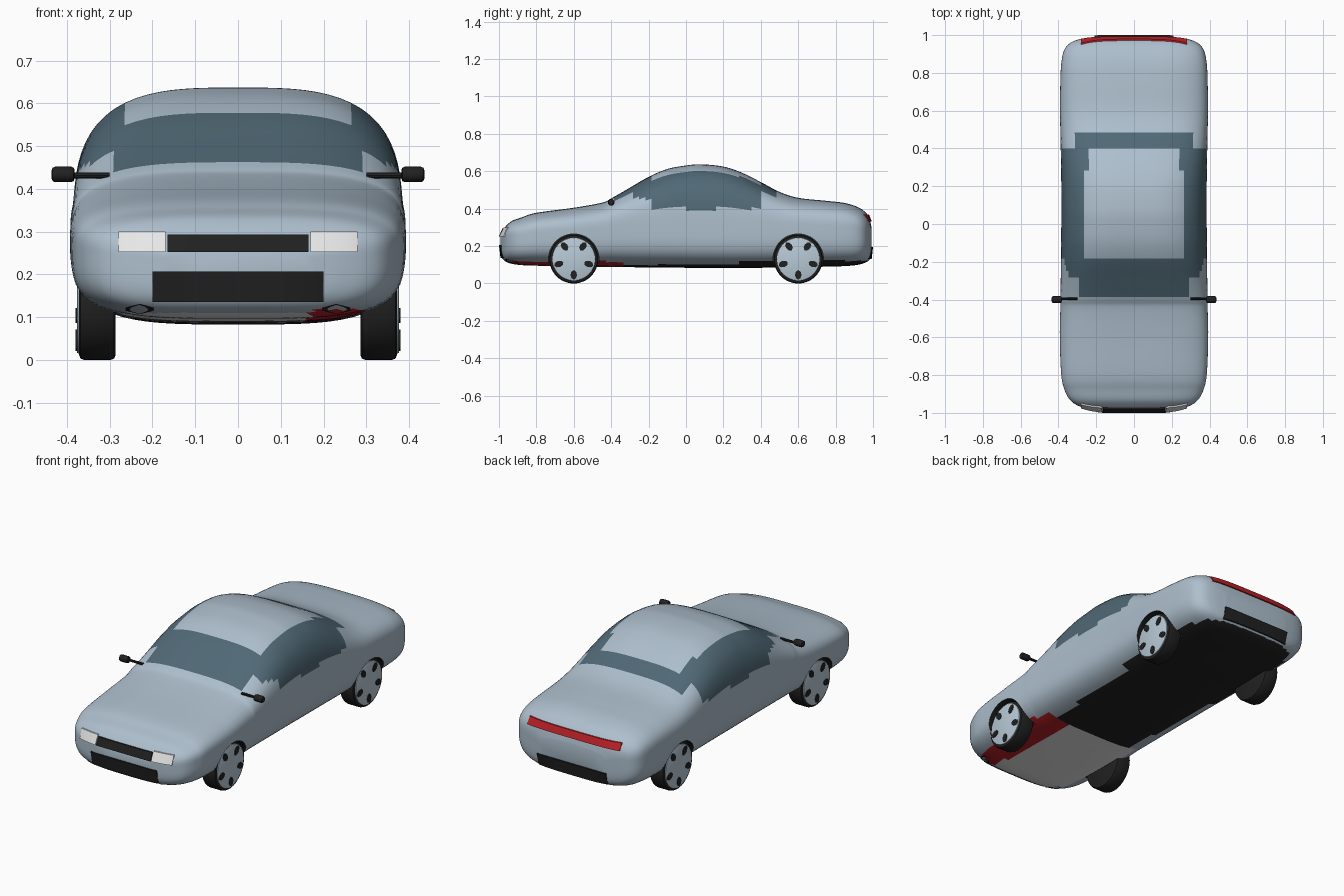
import bpy, bmesh, math
from mathutils import Vector, Matrix
from mathutils.bvhtree import BVHTree

if "Cube" in bpy.data.objects:
    bpy.data.objects.remove(bpy.data.objects["Cube"], do_unlink=True)


def material(name, rgb):
    m = bpy.data.materials.new(name)
    m.use_nodes = True
    color = (*rgb, 1)
    m.diffuse_color = color
    m.node_tree.nodes["Principled BSDF"].inputs["Base Color"].default_value = color
    return m


PAINT = material("silver_blue_paint", (0.42, 0.52, 0.61))
GLASS = material("tinted_glass", (0.08, 0.14, 0.18))
BLACK = material("black_trim", (0.015, 0.015, 0.015))
RED = material("red", (0.5, 0.015, 0.02))
WHITE = material("white", (0.8, 0.8, 0.8))
RIM = material("rim_silver", (0.48, 0.59, 0.68))
BODY_MATS = [PAINT, GLASS, BLACK, RED, WHITE]


def finish(bm, name, mats, angle=35):
    bmesh.ops.recalc_face_normals(bm, faces=bm.faces)
    mesh = bpy.data.meshes.new(name)
    bm.to_mesh(mesh)
    bm.free()
    for m in mats:
        mesh.materials.append(m)
    obj = bpy.data.objects.new(name, mesh)
    bpy.context.collection.objects.link(obj)
    smooth(obj, angle)
    return obj


def smooth(obj, angle):
    bpy.ops.object.select_all(action='DESELECT')
    obj.select_set(True)
    bpy.context.view_layer.objects.active = obj
    bpy.ops.object.shade_smooth_by_angle(angle=math.radians(angle))


def cylinder(name, mats, center, radius, depth, sides=48, bevel=0, tip=None, index=0, scale=(1, 1)):
    """Cylinder lying along x."""
    bm = bmesh.new()
    bmesh.ops.create_cone(bm, cap_ends=True, segments=sides, radius1=radius,
                          radius2=radius if tip is None else tip, depth=depth)
    if bevel:
        rims = [e for e in bm.edges if abs(e.verts[0].co.z - e.verts[1].co.z) < 1e-5]
        bmesh.ops.bevel(bm, geom=rims, offset=bevel, segments=2, affect='EDGES', profile=0.5)
    bm.transform(Matrix.Translation(center) @ Matrix.Rotation(math.pi / 2, 4, 'Y'))
    for f in bm.faces:
        f.material_index = index
    return finish(bm, name, mats)


# Body stations: y, half width, bottom, top
STATIONS = [
    (-.992, .17, .15, .26), (-.98, .24, .13, .285), (-.96, .30, .115, .31),
    (-.93, .34, .105, .335), (-.88, .367, .098, .353), (-.8, .385, .095, .378),
    (-.6, .393, .09, .405), (-.45, .39, .088, .432), (-.4, .39, .088, .455),
    (-.3, .388, .087, .512), (-.2, .387, .086, .57), (-.1, .386, .085, .612),
    (0, .385, .084, .631), (.08, .385, .083, .637), (.2, .385, .083, .625),
    (.3, .386, .083, .592), (.4, .388, .084, .542), (.5, .39, .085, .49),
    (.6, .392, .086, .458), (.75, .39, .09, .442), (.85, .385, .093, .43),
    (.92, .37, .1, .408), (.96, .335, .112, .38), (.98, .28, .125, .35),
    (.992, .2, .14, .30)]
STEPS, AROUND = 6, 96


def spline(points):
    out = []
    for i in range(len(points) - 1):
        a, b, c, d = (Vector(points[min(max(i + k, 0), len(points) - 1)]) for k in (-1, 0, 1, 2))
        for s in range(STEPS):
            t = s / STEPS
            out.append(b + (c - a) * t / 2 + (a * 2 - b * 5 + c * 4 - d) * t * t / 2
                       + (b * 3 - a - c * 3 + d) * t ** 3 / 2)
    return out + [Vector(points[-1])]


def body_color(c, n):
    x, y, z = abs(c.x), c.y, c.z
    if z > 0.4:
        if -.39 < y < -.18 and x < .3:
            return 1
        if .4 < y < .49 and x < .31:
            return 1
        if -.29 < y <= -.18 and z > .455:
            return 1
        if -.18 < y < .395 and x > (.27 if y < .28 else .235):
            return 1
    if y > -.33 and z < (.1 if y < .28 else .122):
        return 2
    if y <= -.33 and c.x > .17 and z < .118:
        return 3
    if y <= -.33 and n.z < -.85 and z < .11:
        return 4
    return 0


# Body shell lofted from rounded sections
bm = bmesh.new()
rings = []
for y, w, zb, zt in spline(STATIONS):
    zs = min(.3, (zb + zt) / 2 + .03)
    ring = []
    for k in range(AROUND):
        a = 2 * math.pi * k / AROUND
        c, s = math.cos(a), math.sin(a)
        n = 3.2 if s > 0 else 3.7
        r = (abs(c) ** n + abs(s) ** n) ** (-1 / n)
        ring.append(bm.verts.new((w * r * c, y, zs + r * s * (zt - zs if s > 0 else zs - zb))))
    rings.append(ring)
for p, q in zip(rings, rings[1:]):
    for k in range(AROUND):
        j = (k + 1) % AROUND
        bm.faces.new((p[k], p[j], q[j], q[k]))
bm.faces.new(rings[0])
bm.faces.new(rings[-1])
bmesh.ops.recalc_face_normals(bm, faces=bm.faces)
for f in bm.faces:
    f.material_index = body_color(f.calc_center_median(), f.normal)
surface = BVHTree.FromBMesh(bm)
body = finish(bm, "body", BODY_MATS, 40)

# Wheel arches cut into the body
WHEELS = [(side, y) for side in (-1, 1) for y in (-.6, .6)]
for side, y in WHEELS:
    cutter = cylinder("arch_cutter", BODY_MATS, (side * .39, y, .13), .135, .22, index=2)
    cutter.hide_render = True
    mod = body.modifiers.new("arch", 'BOOLEAN')
    mod.operation, mod.solver, mod.object = 'DIFFERENCE', 'EXACT', cutter
    bpy.context.view_layer.objects.active = body
    bpy.ops.object.modifier_apply(modifier=mod.name)
    bpy.data.objects.remove(cutter, do_unlink=True)
smooth(body, 40)

# Wheels: tyre, rim disc and five dark openings
for side, y in WHEELS:
    tag = ("front" if y < 0 else "rear") + ("_left" if side > 0 else "_right")
    cylinder(tag + "_tyre", [BLACK], (side * .329, y, .13), .13, .086, bevel=.012)
    cylinder(tag + "_rim", [RIM], (side * .365, y, .13), .115, .024, bevel=.004)
    bm = bmesh.new()
    for k in range(5):
        a = math.radians(72 * k - 90)
        spot = Matrix.Translation((side * .378, y, .13)) @ Matrix.Rotation(a, 4, 'X') \
            @ Matrix.Translation((0, .084, 0)) @ Matrix.Rotation(math.pi / 2, 4, 'Y') \
            @ Matrix.Diagonal((.8, 1.15, 1, 1))
        bmesh.ops.create_cone(bm, cap_ends=True, segments=8, radius1=.022, radius2=.022,
                              depth=.004, matrix=spot)
    finish(bm, tag + "_rim_openings", [BLACK])


def panel(name, mat, x0, x1, z0, z1, facing, proud=.008, taper=0):
    """Thin plate following the nose or tail surface."""
    bm = bmesh.new()
    cols = 16
    rows = []
    for i in range(cols + 1):
        x = x0 + (x1 - x0) * i / cols
        squeeze = taper * abs(2 * i / cols - 1) * (z1 - z0) / 2
        loop = []
        for z, out in ((z0 + squeeze, proud), (z1 - squeeze, proud), (z1 - squeeze, -.001), (z0 + squeeze, -.001)):
            hit = surface.ray_cast(Vector((x, facing * 2, z)), Vector((0, -facing, 0)))[0]
            y = hit.y if hit else facing * .94
            loop.append(bm.verts.new((x, y + facing * out, z)))
        rows.append(loop)
    for p, q in zip(rows, rows[1:]):
        for k in range(4):
            bm.faces.new((p[k], p[k - 1], q[k - 1], q[k]))
    bm.faces.new(rows[0])
    bm.faces.new(rows[-1])
    finish(bm, name, [mat])


# Nose and tail details
panel("upper_grille", BLACK, -.165, .165, .252, .293, -1)
panel("lower_grille", BLACK, -.2, .2, .135, .207, -1)
panel("tail_light", RED, -.28, .28, .332, .368, 1)
panel("rear_bumper_insert", BLACK, -.21, .21, .13, .195, 1)
for side, tag in ((1, "left"), (-1, "right")):
    lo, hi = sorted((side * .17, side * .28))
    panel(tag + "_headlight", WHITE, lo, hi, .252, .3, -1)
    lo, hi = sorted((side * .197, side * .263))
    panel(tag + "_fog_light", BLACK, lo, hi, .107, .131, -1, .004, .7)
    # Door mirror on a short stalk
    cylinder(tag + "_mirror", [BLACK], (side * .409, -.4, .434), .018, .054, sides=12, bevel=.008)
    cylinder(tag + "_mirror_stalk", [BLACK], (side * .345, -.395, .432), .007, .09, sides=8)
